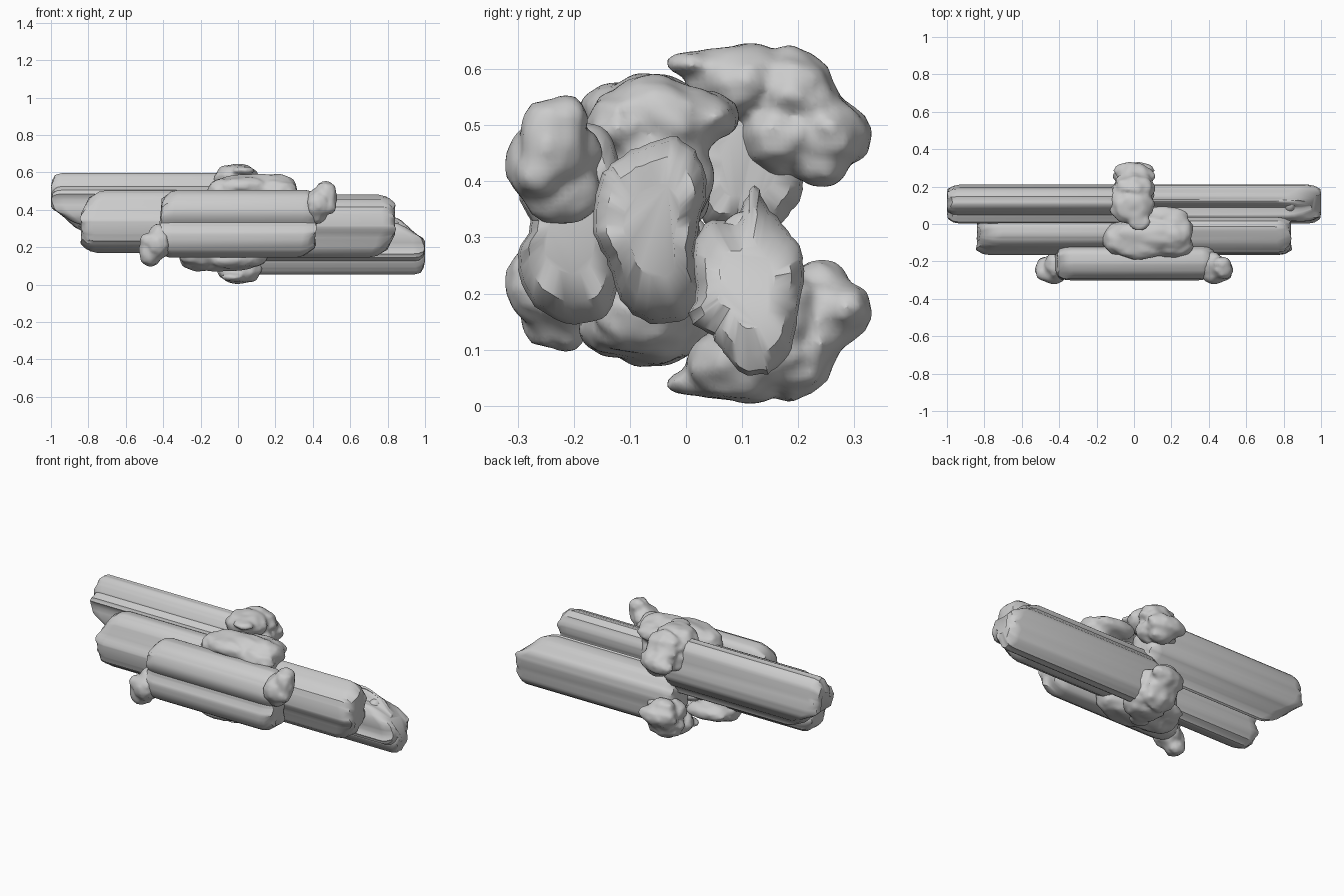
import bpy, bmesh, math, random
from mathutils import Vector, noise

if "Cube" in bpy.data.objects:
    bpy.data.objects.remove(bpy.data.objects["Cube"])

random.seed(4)
H = 0.65  # total height; the model has a half-turn symmetry about the y axis


def finish(name, bm, angle=35):
    bmesh.ops.recalc_face_normals(bm, faces=bm.faces)
    me = bpy.data.meshes.new(name)
    bm.to_mesh(me)
    bm.free()
    ob = bpy.data.objects.new(name, me)
    bpy.context.collection.objects.link(ob)
    bpy.ops.object.select_all(action='DESELECT')
    ob.select_set(True)
    bpy.context.view_layer.objects.active = ob
    bpy.ops.object.shade_smooth_by_angle(angle=math.radians(angle))
    return ob


def half_turn(ob, name):
    c = ob.copy()
    c.name = name
    c.rotation_euler = (0, math.pi, 0)
    c.location = (0, 0, H)
    bpy.context.collection.objects.link(c)
    return c


def rounded(pts):
    # corner cutting, then tiny bumps that become lengthwise grooves
    for _ in range(2):
        out = []
        for i, p in enumerate(pts):
            q = pts[(i + 1) % len(pts)]
            out += [tuple(a * .8 + b * .2 for a, b in zip(p, q)),
                    tuple(a * .2 + b * .8 for a, b in zip(p, q))]
        pts = out
    return [(y + random.uniform(-.003, .003), z + random.uniform(-.003, .003)) for y, z in pts]


def bundle(name, pts, start, end, soft=1):
    """Grooved log along x; start/end give the end position for a (y, z)."""
    prof = rounded(pts)
    n = len(prof)
    cy = sum(p[0] for p in prof) / n
    cz = sum(p[1] for p in prof) / n
    bm = bmesh.new()
    rings = []
    for which, inset, s in ((0, 0, .5), (0, .008, .78), (0, .04, .95), (0, .075, 1),
                            (1, .075, 1), (1, .04, .95), (1, .008, .78), (1, 0, .5)):
        inset *= soft
        ring = []
        for y, z in prof:
            yy, zz = cy + (y - cy) * s, cz + (z - cz) * s
            wob = .022 * noise.noise(Vector((which * 9, yy * 22, zz * 22))) if inset else 0
            x = end(yy, zz) - inset + wob if which else start(yy, zz) + inset + wob
            ring.append(bm.verts.new((x, yy, zz)))
        rings.append(ring)
    for a, b in zip(rings, rings[1:]):
        for i in range(n):
            j = (i + 1) % n
            bm.faces.new((a[i], a[j], b[j], b[i]))
    bm.faces.new(rings[0])
    bm.faces.new(rings[-1])
    return finish(name, bm)


def lump(name, balls):
    """Bumpy balls (x, y, z, rx, ry, rz) fused into one knob."""
    bm = bmesh.new()
    for x, y, z, rx, ry, rz in balls:
        vs = bmesh.ops.create_icosphere(bm, subdivisions=4, radius=1)['verts']
        for v in vs:
            d = v.co.copy()
            k = 1 + .16 * noise.noise(d * 2.2 + Vector((x, y, z)) * 30)
            v.co = Vector((x + d.x * rx * k, y + d.y * ry * k, z + d.z * rz * k))
    ob = finish(name, bm)
    m = ob.modifiers.new("fuse", 'REMESH')
    m.mode = 'VOXEL'
    m.voxel_size = .011
    m.use_smooth_shade = True
    s = ob.modifiers.new("soften", 'SMOOTH')
    s.iterations = 4
    return ob


# Rear bundle: runs from the centre to x = 1, its upper end slanting back
rear = bundle("rear_bundle_low",
              [(.125, .395), (.155, .34), (.195, .30), (.212, .25), (.2, .17), (.185, .09),
               (.15, .058), (.105, .052), (.07, .09), (.045, .13), (.0, .15), (.02, .2),
               (.012, .28), (.035, .335), (.095, .33), (.11, .38)],
              lambda y, z: -.04,
              lambda y, z: 1 - max(0, z - .235) * 1.25, soft=.8)
half_turn(rear, "rear_bundle_high")

# Bumps on the slanted ends of the rear bundles
end_bump = lump("rear_end_bump_low", [
    (.87, .11, .25, .075, .08, .055), (.83, .115, .30, .045, .055, .05),
    (.90, .12, .20, .07, .065, .05)])
half_turn(end_bump, "rear_end_bump_high")

# Middle bundle: runs from the centre to x = 0.83
mid = bundle("middle_bundle_right",
             [(-.15, .42), (-.09, .46), (-.02, .485), (.02, .45), (.04, .39), (.02, .33),
              (.015, .25), (.03, .18), (-.02, .145), (-.08, .15), (-.12, .19),
              (-.14, .26), (-.17, .31), (-.16, .37)],
             lambda y, z: -.12,
             lambda y, z: .84 - max(0, .27 - z) * .5)
half_turn(mid, "middle_bundle_left")

# Front bundle: short, centred, symmetric under the half turn
front = [(-.285, .46), (-.23, .505), (-.14, .5), (-.11, .41)]
inner = [(-.12, .325)]
side = [(-.272, .325), (-.305, .385)]
low = [(y, H - z) for y, z in reversed(front)]
bundle("front_bundle", front + inner + low + [(-.305, H - .385)] + side,
       lambda y, z: -.42 - (.325 - z) * .1,
       lambda y, z: .42 + (z - .325) * .1)

# Rear knobs at the inner ends of the rear bundles
knob = lump("rear_knob_high", [
    (-.01, .10, .575, .12, .10, .072), (.0, .19, .56, .11, .07, .078),
    (.01, .25, .485, .10, .075, .065), (-.01, .17, .48, .12, .08, .075),
    (-.02, .285, .475, .09, .045, .045), (.02, .24, .43, .07, .05, .04),
    (.03, .01, .61, .06, .045, .022), (-.07, .12, .53, .07, .08, .08),
    (.0, .225, .53, .10, .055, .055)])
half_turn(knob, "rear_knob_low")

# Ridges over the inner ends of the middle bundles; the lower one is flatter
ridge = lump("top_ridge", [
    (.09, -.06, .525, .22, .09, .068), (.20, -.03, .505, .12, .09, .07),
    (.20, -.12, .50, .12, .06, .06), (.03, -.13, .525, .13, .06, .05),
    (.16, .04, .515, .13, .055, .045), (-.05, -.08, .50, .12, .09, .07),
    (.22, -.05, .40, .10, .10, .12), (.20, -.06, .535, .11, .08, .055)])
half_turn(ridge, "bottom_ridge").location.z = H + .012

# Knobs on opposite ends of the front bundle
tip = lump("front_knob_right", [
    (.47, -.24, .47, .06, .06, .08), (.43, -.275, .43, .065, .045, .07),
    (.47, -.21, .51, .05, .035, .045), (.42, -.22, .39, .06, .07, .07),
    (.485, -.265, .415, .04, .04, .04), (.42, -.22, .45, .06, .07, .06)])
half_turn(tip, "front_knob_left")
